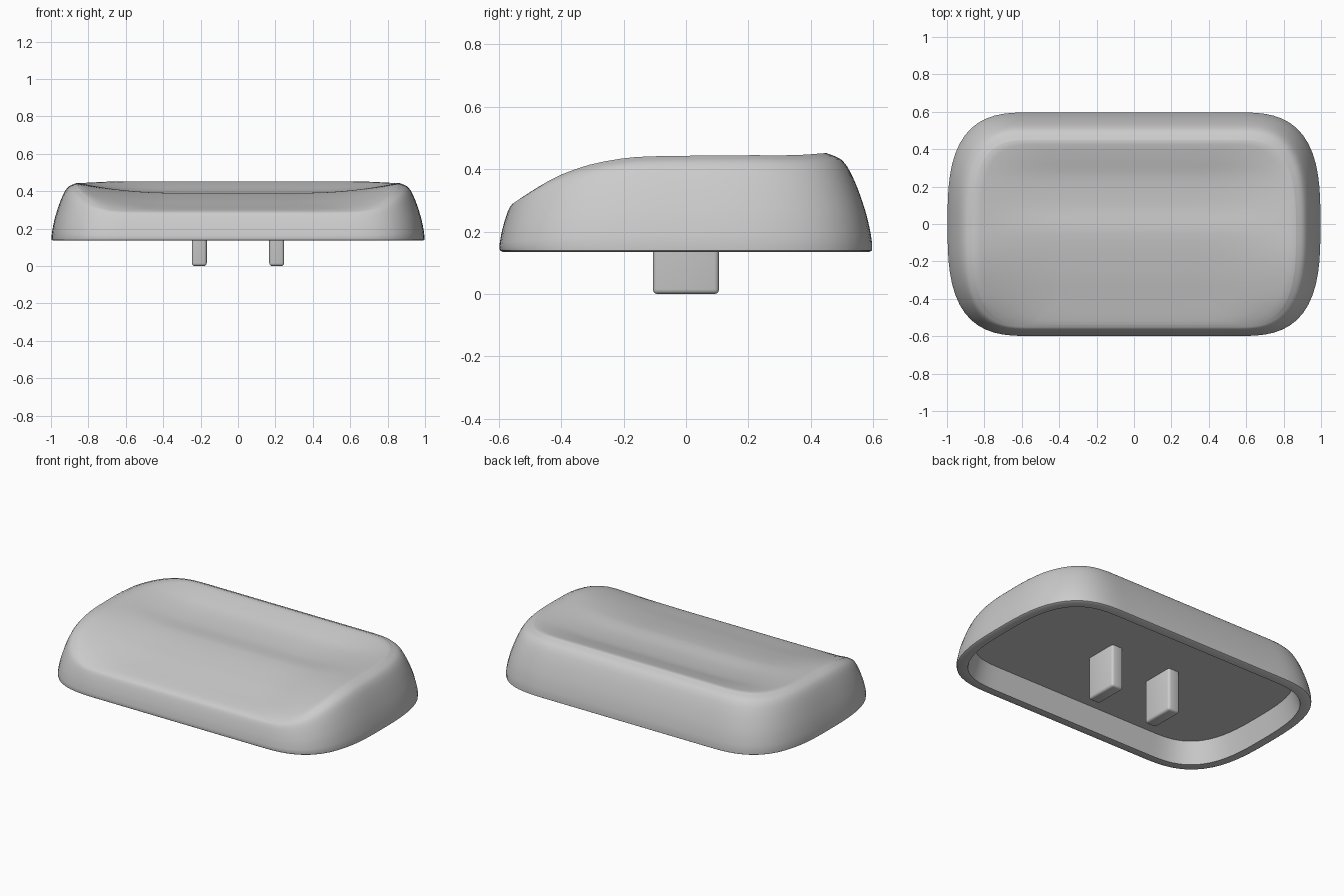
import bpy, bmesh, math

if "Cube" in bpy.data.objects:
    bpy.data.objects.remove(bpy.data.objects["Cube"])

grey = bpy.data.materials.new("plain grey")
grey.use_nodes = True
colour = (0.6, 0.6, 0.6, 1)
grey.diffuse_color = colour
grey.node_tree.nodes["Principled BSDF"].inputs["Base Color"].default_value = colour

# Height profiles along y: the side rims and the middle of the dish
RIM = [(-0.6, 0.24), (-0.54, 0.305), (-0.5, 0.34), (-0.4, 0.39), (-0.2, 0.435),
       (0, 0.443), (0.2, 0.445), (0.45, 0.452), (0.6, 0.452)]
DISH = [(-0.6, 0.27), (-0.54, 0.295), (-0.4, 0.327), (-0.25, 0.36), (-0.05, 0.39),
        (0.1, 0.388), (0.25, 0.403), (0.36, 0.432), (0.45, 0.452), (0.6, 0.452)]
# Wall profile: height fraction against inset fraction
WALL = [(0, 0), (0.2, 0.06), (0.45, 0.19), (0.78, 0.46), (0.94, 0.7), (1, 1)]
BASE_Z, CEILING_Z = 0.135, 0.265


def curve(points, x):
    """Smooth interpolation through the points."""
    x = min(max(x, points[0][0]), points[-1][0])
    n = len(points) - 1
    i = next(k for k in range(n) if x <= points[k + 1][0])

    def slope(k):
        a, b = points[max(k - 1, 0)], points[min(k + 1, n)]
        return (b[1] - a[1]) / (b[0] - a[0])

    (x0, y0), (x1, y1) = points[i], points[i + 1]
    h = x1 - x0
    t = (x - x0) / h
    s = t * t * (3 - 2 * t)
    return (y0 + (y1 - y0) * s + h * slope(i) * t * (1 - t) ** 2
            - h * slope(i + 1) * t * t * (1 - t))


def top_height(x, y):
    w = min(max((abs(x) - 0.35) / 0.5, 0), 1) ** 2
    low = curve(DISH, y)
    return low + (curve(RIM, y) - low) * w


def outline(half_x, half_y, centre_y=0, flat=0.55, power=3, steps=18):
    """Rounded rectangle with straight front and back and bowed ends."""
    quarter = []
    for k in range(steps + 1):
        t = k / steps
        a = math.pi / 2 * t * t * (3 - 2 * t)
        quarter.append((flat + (half_x - flat) * max(math.cos(a), 0) ** (2 / power),
                        half_y * math.sin(a) ** (2 / power)))
    quarter[-1] = (flat, half_y)
    quarter += [(flat * (1 - k / 4), half_y) for k in range(1, 5)]
    half = quarter + [(-x, y) for x, y in quarter[-2::-1]]
    full = half + [(x, -y) for x, y in half[-2:0:-1]]
    return [(x, y + centre_y) for x, y in full]


def finish(name, bm):
    bmesh.ops.recalc_face_normals(bm, faces=bm.faces)
    mesh = bpy.data.meshes.new(name)
    bm.to_mesh(mesh)
    bm.free()
    mesh.materials.append(grey)
    ob = bpy.data.objects.new(name, mesh)
    bpy.context.collection.objects.link(ob)
    bpy.ops.object.select_all(action="DESELECT")
    ob.select_set(True)
    bpy.context.view_layer.objects.active = ob
    bpy.ops.object.shade_smooth_by_angle(angle=math.radians(40))


# Shell: cavity wall, outer wall, then rings closing over the dished top
base = outline(1, 0.6)
rim = outline(0.865, 0.495, -0.045)
rings = []
for inset, z in ((0.095, CEILING_Z), (0.06, BASE_Z), (0.012, BASE_Z)):
    rings.append([(x, y, z) for x, y in outline(1 - inset, 0.6 - inset)])
rings.append([(x, y, BASE_Z + 0.005) for x, y in outline(0.996, 0.596)])
for k in range(1, 19):
    v = math.sin(math.pi / 2 * k / 18)
    u = curve(WALL, v)
    ring = []
    for (bx, by), (rx, ry) in zip(base, rim):
        z = BASE_Z + v * (top_height(rx, ry) - BASE_Z)
        ring.append((bx + (rx - bx) * u, by + (ry - by) * u, z))
    rings.append(ring)
for k in range(1, 20):
    s = 1 - k / 20
    ring = [(x * s, -0.045 + (y + 0.045) * s) for x, y in rim]
    rings.append([(x, y, top_height(x, y)) for x, y in ring])

bm = bmesh.new()
loops = [[bm.verts.new(p) for p in ring] for ring in rings]
for lower, upper in zip(loops, loops[1:]):
    for i in range(len(lower)):
        j = (i + 1) % len(lower)
        bm.faces.new((lower[i], lower[j], upper[j], upper[i]))
bm.faces.new(loops[0])
middle = bm.verts.new((0, -0.045, top_height(0, -0.045)))
last = loops[-1]
for i in range(len(last)):
    bm.faces.new((last[i], last[(i + 1) % len(last)], middle))
finish("shell", bm)

# Two mounting prongs under the ceiling
for side, name in ((1, "left_prong"), (-1, "right_prong")):
    bm = bmesh.new()
    bmesh.ops.create_cube(bm, size=1)
    height = CEILING_Z + 0.01
    for v in bm.verts:
        v.co = (v.co.x * 0.08 + side * 0.207, v.co.y * 0.212, (v.co.z + 0.5) * height)
    edges = [e for e in bm.edges if min(v.co.z for v in e.verts) < 0.01]
    bmesh.ops.bevel(bm, geom=edges, offset=0.015, segments=3, profile=0.5, affect="EDGES")
    finish(name, bm)
